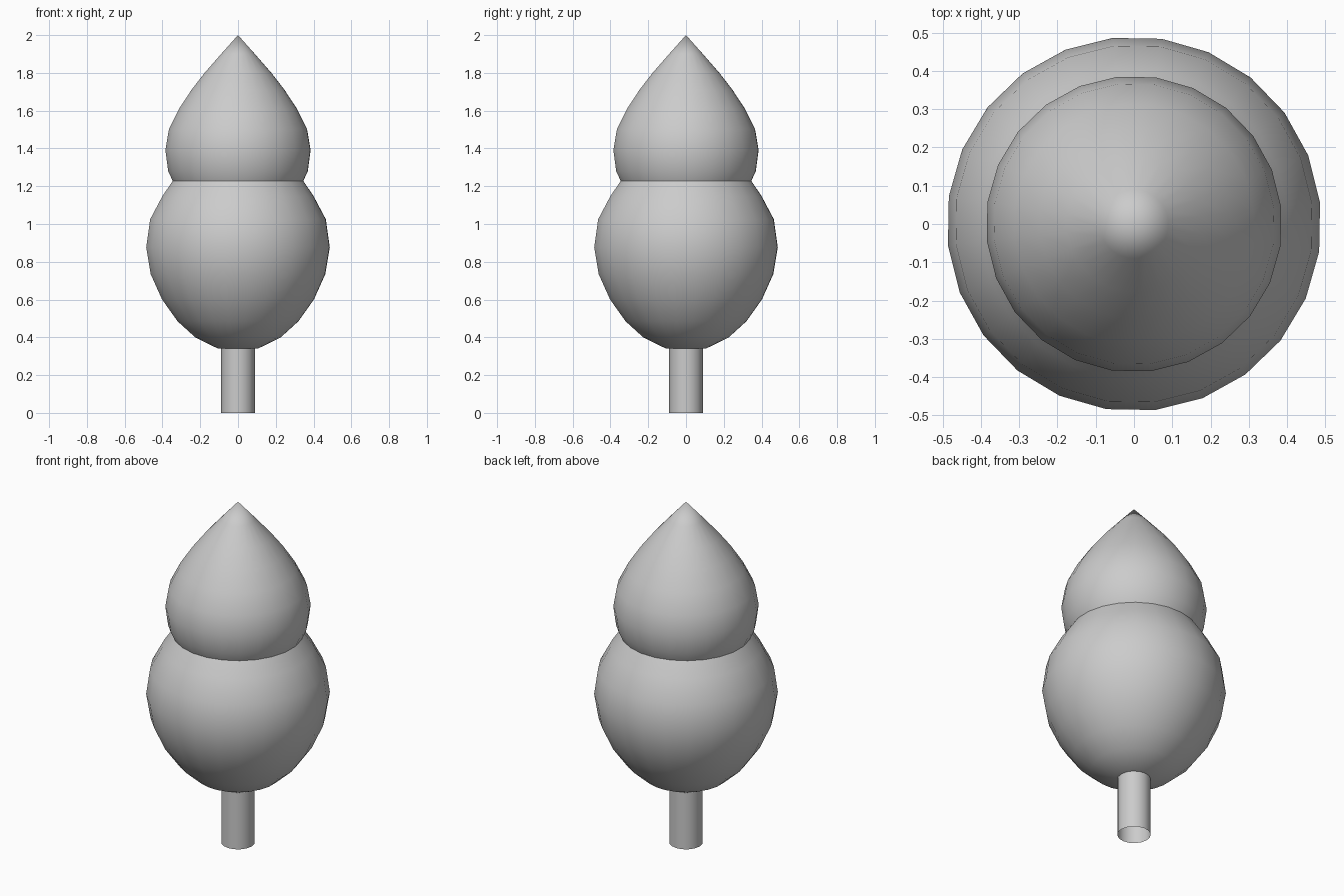
import bpy, bmesh, math

if "Cube" in bpy.data.objects:
    bpy.data.objects.remove(bpy.data.objects["Cube"])


def lathe(name, profile, sides, turn=0.0):
    """Revolve (radius, z) points around z; radius 0 makes a pole."""
    bm = bmesh.new()
    rings = []
    for r, z in profile:
        if r == 0:
            rings.append([bm.verts.new((0, 0, z))] * sides)
        else:
            angles = [turn + math.tau * i / sides for i in range(sides)]
            rings.append([bm.verts.new((r * math.cos(a), r * math.sin(a), z)) for a in angles])
    for low, high in zip(rings, rings[1:]):
        for i in range(sides):
            j = (i + 1) % sides
            corners = [low[i], low[j], high[j], high[i]]
            bm.faces.new(list(dict.fromkeys(corners)))
    mesh = bpy.data.meshes.new(name)
    bm.to_mesh(mesh)
    bm.free()
    obj = bpy.data.objects.new(name, mesh)
    bpy.context.collection.objects.link(obj)
    bpy.ops.object.select_all(action='DESELECT')
    obj.select_set(True)
    bpy.context.view_layer.objects.active = obj
    bpy.ops.object.shade_smooth_by_angle(angle=math.radians(35))
    return obj


# Trunk: open tube
lathe("trunk", [(0.089, 0), (0.089, 0.345)], 16)

# Foliage: round lower ball pinched into a pointed upper drop
lathe("foliage", [
    (0, 0.337), (0.108, 0.341), (0.228, 0.40), (0.322, 0.485), (0.405, 0.601),
    (0.465, 0.734), (0.489, 0.877), (0.468, 1.025), (0.403, 1.147), (0.348, 1.228),
    (0.372, 1.28), (0.387, 1.391), (0.368, 1.502), (0.314, 1.61), (0.248, 1.71),
    (0.178, 1.80), (0.09, 1.90), (0, 2.0),
], 24, math.radians(6.5))
